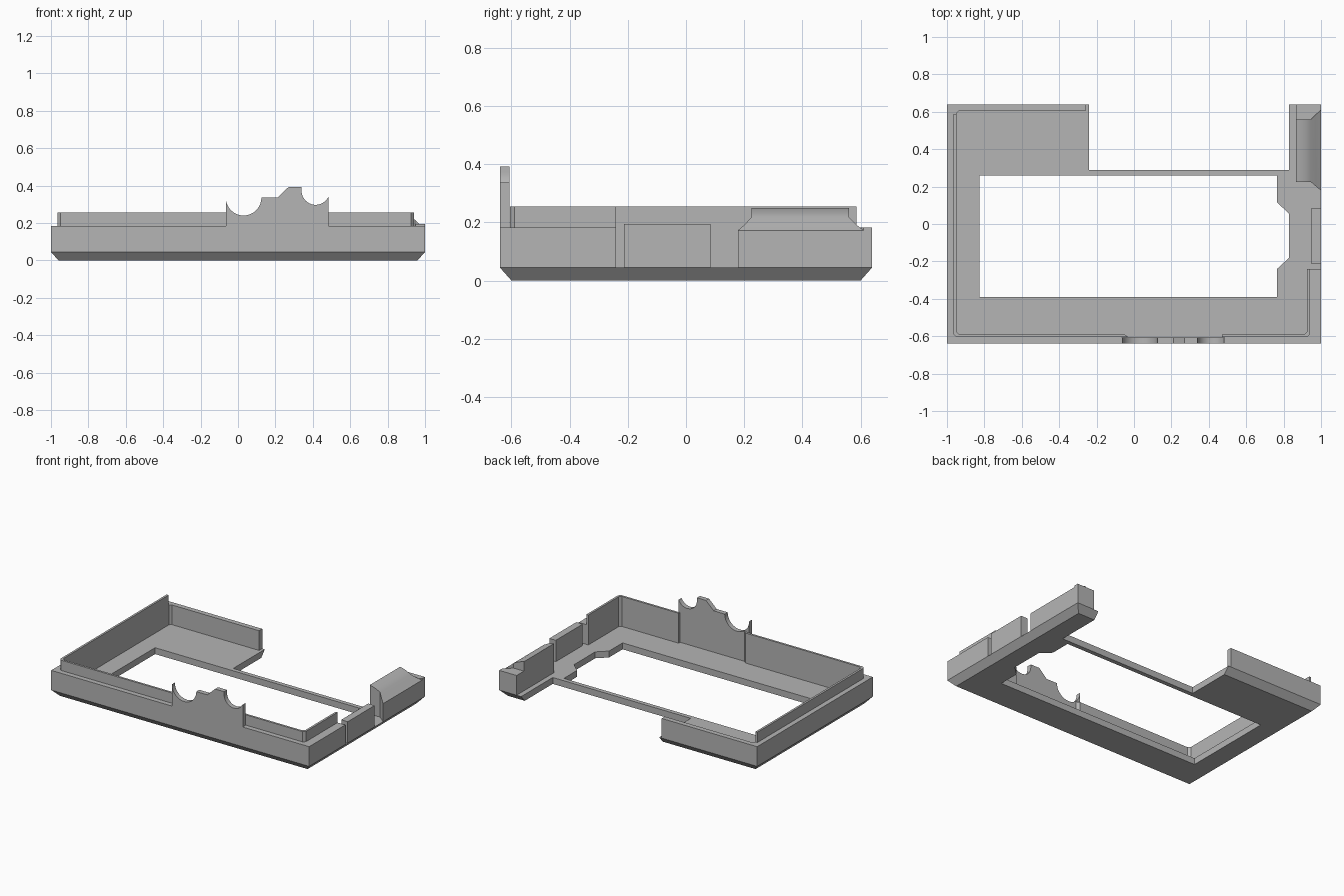
import bpy, bmesh, math

if "Cube" in bpy.data.objects:
    bpy.data.objects.remove(bpy.data.objects["Cube"])

grey = bpy.data.materials.new("plain_grey")
grey.use_nodes = True
colour = (0.46, 0.46, 0.46, 1)
grey.diffuse_color = colour
grey.node_tree.nodes["Principled BSDF"].inputs["Base Color"].default_value = colour

FLOOR, RIM, LIP = 0.045, 0.183, 0.255


def finish(name, bm):
    bmesh.ops.recalc_face_normals(bm, faces=bm.faces)
    mesh = bpy.data.meshes.new(name)
    bm.to_mesh(mesh)
    bm.free()
    obj = bpy.data.objects.new(name, mesh)
    bpy.context.collection.objects.link(obj)
    mesh.materials.append(grey)
    return obj


def loft(name, rings):
    """Closed solid through a list of rings with equal point counts."""
    bm = bmesh.new()
    loops = [[bm.verts.new(p) for p in ring] for ring in rings]
    for a, b in zip(loops, loops[1:]):
        for i in range(len(a)):
            j = (i + 1) % len(a)
            bm.faces.new((a[i], a[j], b[j], b[i]))
    bm.faces.new(loops[0])
    bm.faces.new(loops[-1])
    return finish(name, bm)


def slab(name, plan, low, high):
    return loft(name, [[(x, y, z) for x, y in plan] for z in (low, high)])


def arc(cx, cz, r, start, end, steps=20):
    angles = [math.radians(start + (end - start) * i / steps) for i in range(steps + 1)]
    return [(cx + r * math.cos(a), cz + r * math.sin(a)) for a in angles]


# Floor: notched plan whose outer lower edges are drawn in as a chamfer
plan = [(-1, -.64), (1, -.64), (1, .64), (.83, .64), (.83, .29),
        (-.24, .29), (-.24, .64), (-1, .64)]
foot = [(max(-.96, min(.96, x)), max(-.6, min(.6, y))) for x, y in plan]
floor = loft("floor", [[(x, y, 0) for x, y in foot], [(x, y, FLOOR) for x, y in plan]])

# Window opening through the floor
window = [(-.825, -.39), (.765, -.39), (.765, -.24), (.83, -.18),
          (.83, .055), (.765, .115), (.765, .26), (-.825, .26)]
cutter = slab("window_cutter", window, -.1, .2)
cutter.hide_render = True
cut = floor.modifiers.new("window", 'BOOLEAN')
cut.operation = 'DIFFERENCE'
cut.solver = 'EXACT'
cut.object = cutter
bpy.context.view_layer.objects.active = floor
bpy.ops.object.modifier_apply(modifier=cut.name)
bpy.data.objects.remove(cutter)

# Left wall with its front and back returns, and the thin raised lip
left_inner = [(-.03, -.605), (-.05, -.59), (-.935, -.59), (-.95, -.575)]
slab("left_wall", [(-1, .64), (-1, -.64), (-.065, -.64), (-.065, -.605)] + left_inner
     + [(-.95, .592), (-.937, .605), (-.26, .605), (-.26, .64)], FLOOR, RIM)
slab("left_lip", [(-.965, .587), (-.965, -.59), (-.95, -.605)] + left_inner
     + [(-.95, .587)], RIM, LIP)

# Right front corner wall and lip
right_inner = [(.925, -.24), (.925, -.575), (.91, -.59), (.47, -.59), (.47, -.605)]
slab("right_wall", [(.485, -.605), (.485, -.64), (1, -.64), (1, -.24)]
     + right_inner, FLOOR, RIM)
slab("right_lip", [(.925, -.605), (.94, -.59), (.94, -.24)] + right_inner, RIM, LIP)

# Separate panel in the right side
slab("side_panel", [(.95, -.213), (1, -.213), (1, .085), (.95, .085)], FLOOR, .195)

# Front plate with two round cradles in its top edge
profile = [(-.065, FLOOR)]
profile += arc(.03, .335, .095, 180, 360)
profile += [(.21, .335), (.27, .392), (.34, .392)]
profile += arc(.415, .372, .075, 180, 333)
profile += [(.485, .338), (.485, FLOOR)]
loft("cradle_plate", [[(x, y, z) for x, z in profile] for y in (-.64, -.607)])

# Right rear block: top curves down to the outside while its ends flare
stations = [(.865, .225, .56, .249), (.885, .225, .56, .244), (.915, .225, .56, .234),
            (.945, .225, .56, .218), (.972, .202, .585, .193), (1, .178, .61, .172)]
loft("scooped_block", [[(x, a, FLOOR), (x, b, FLOOR), (x, b, z), (x, a, z)]
                       for x, a, b, z in stations])
slab("rear_end_block", [(.865, .56), (.945, .56), (1, .61), (1, .64), (.865, .64)],
     FLOOR, RIM)

# Smooth curved surfaces, keep hard edges
bpy.ops.object.select_all(action='DESELECT')
for name in ("cradle_plate", "scooped_block"):
    bpy.data.objects[name].select_set(True)
bpy.context.view_layer.objects.active = bpy.data.objects["cradle_plate"]
bpy.ops.object.shade_smooth_by_angle(angle=math.radians(25))
